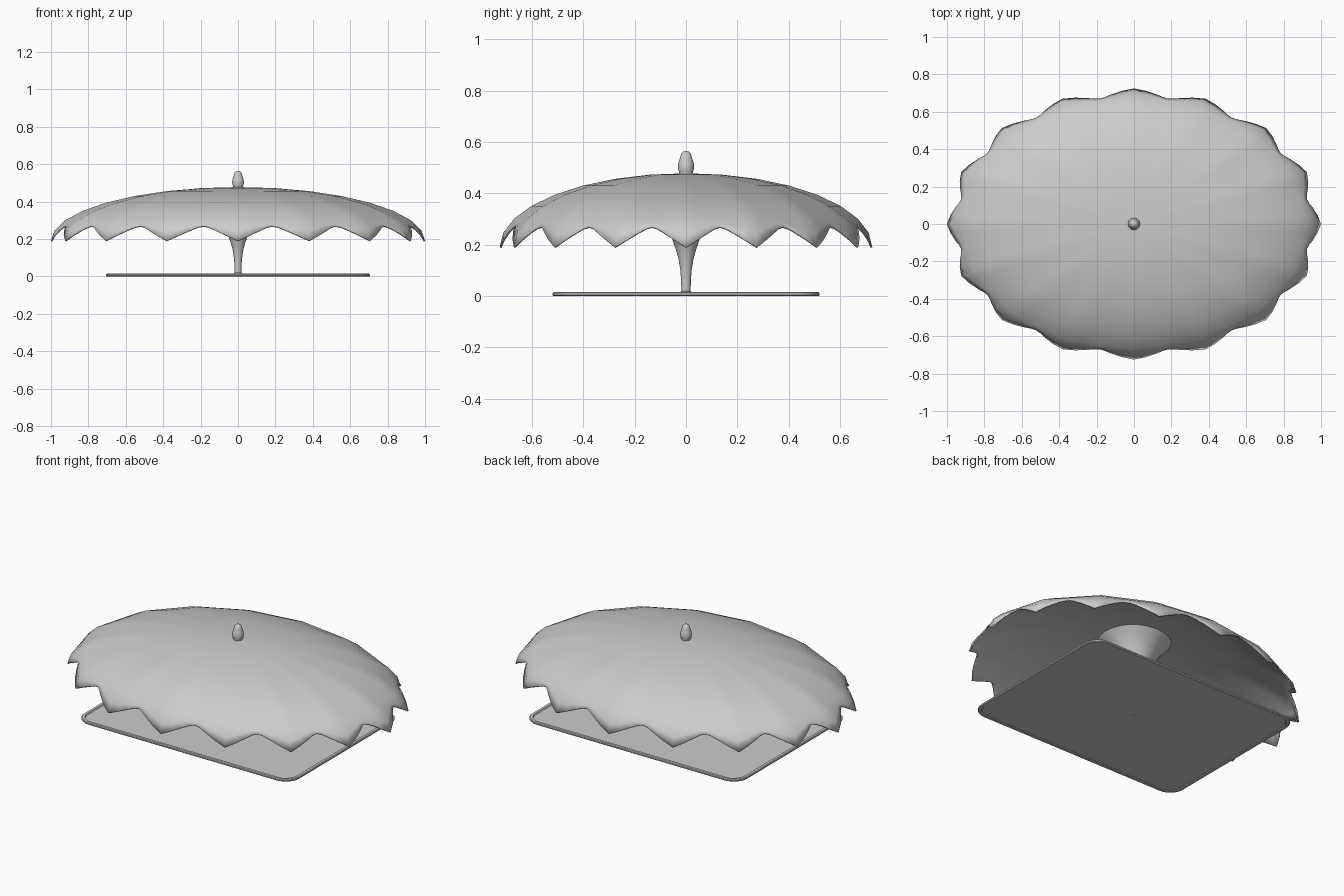
import bpy, bmesh
from math import sin, cos, pi, acos, radians

if "Cube" in bpy.data.objects:
    bpy.data.objects.remove(bpy.data.objects["Cube"])

A, B, BASE_Z, RISE = 1.0, 0.725, 0.19, 0.288   # canopy half-sizes, hem height, dome rise
RIBS = 16


def make_object(name, bm, angle=35):
    bmesh.ops.recalc_face_normals(bm, faces=bm.faces)
    me = bpy.data.meshes.new(name)
    bm.to_mesh(me)
    bm.free()
    ob = bpy.data.objects.new(name, me)
    bpy.context.collection.objects.link(ob)
    bpy.ops.object.select_all(action='DESELECT')
    ob.select_set(True)
    bpy.context.view_layer.objects.active = ob
    bpy.ops.object.shade_smooth_by_angle(angle=radians(angle))
    return ob


def bridge(bm, a, b):
    n = len(a)
    for i in range(n):
        bm.faces.new((a[i], a[(i + 1) % n], b[(i + 1) % n], b[i]))


def lathe(name, profile, sides=24):
    bm = bmesh.new()
    rings = [[bm.verts.new((r * cos(2 * pi * i / sides), r * sin(2 * pi * i / sides), z))
              for i in range(sides)] for r, z in profile]
    for a, b in zip(rings, rings[1:]):
        bridge(bm, a, b)
    bm.faces.new(rings[0])
    bm.faces.new(rings[-1])
    return make_object(name, bm)


# Canopy: flat panels between ribs on a half ellipsoid, hem rising between tips
def canopy():
    bm = bmesh.new()
    hem = [(0, 0), (.17, .03), (.33, .059), (.42, .074), (.5, .08),
           (.58, .074), (.67, .059), (.83, .03)]
    columns = []
    for k in range(RIBS):
        a0, a1 = 2 * pi * k / RIBS, 2 * pi * (k + 1) / RIBS
        for t, h in hem:
            x = cos(a0) * (1 - t) + cos(a1) * t
            y = sin(a0) * (1 - t) + sin(a1) * t
            end = acos(h / RISE)
            lats = [radians(11.25 * i) for i in range(1, 7)]
            lats += [(lats[-1] + end) / 2, end]
            columns.append([bm.verts.new((A * x * sin(l), B * y * sin(l),
                                          BASE_Z + RISE * cos(l))) for l in lats])
    apex = bm.verts.new((0, 0, BASE_Z + RISE))
    n = len(columns)
    for i in range(n):
        c, d = columns[i], columns[(i + 1) % n]
        bm.faces.new((apex, c[0], d[0]))
        for j in range(len(c) - 1):
            bm.faces.new((c[j], c[j + 1], d[j + 1], d[j]))
    ob = make_object("canopy", bm)
    if ob.data.polygons[0].normal.z < 0:
        ob.data.flip_normals()
    m = ob.modifiers.new("thickness", 'SOLIDIFY')
    m.thickness = 0.007
    m.offset = -1


canopy()


# Base tray: rounded rectangle with a thin rim and recessed panel
def rounded_ring(bm, hx, hy, r, z, seg=8):
    verts = []
    for q, (sx, sy) in enumerate([(1, 1), (-1, 1), (-1, -1), (1, -1)]):
        for i in range(seg + 1):
            a = pi / 2 * (q + i / seg)
            verts.append(bm.verts.new((sx * (hx - r) + r * cos(a),
                                       sy * (hy - r) + r * sin(a), z)))
    return verts


bm = bmesh.new()
rings = [rounded_ring(bm, .705 - d, .52 - d, .09 - d, z) for d, z in
         [(.022, .004), (.018, 0), (.004, 0), (0, .004), (0, .011),
          (.004, .015), (.018, .015), (.022, .009)]]
for a, b in zip(rings, rings[1:]):
    bridge(bm, a, b)
bm.faces.new(rings[0])
bm.faces.new(rings[-1])
make_object("base_tray", bm)

# Pole flaring into the underside of the canopy
lathe("pole", [(.022, .003), (.022, .017), (.018, .02), (.019, .06), (.022, .10),
               (.029, .145), (.039, .18), (.053, .22), (.075, .27), (.103, .33),
               (.135, .385), (.168, .427), (.2, .461)])

# Finial on top
lathe("finial", [(.023, .468), (.028, .485), (.032, .502), (.030, .517), (.023, .54),
                 (.019, .554), (.013, .561), (.004, .564)])
